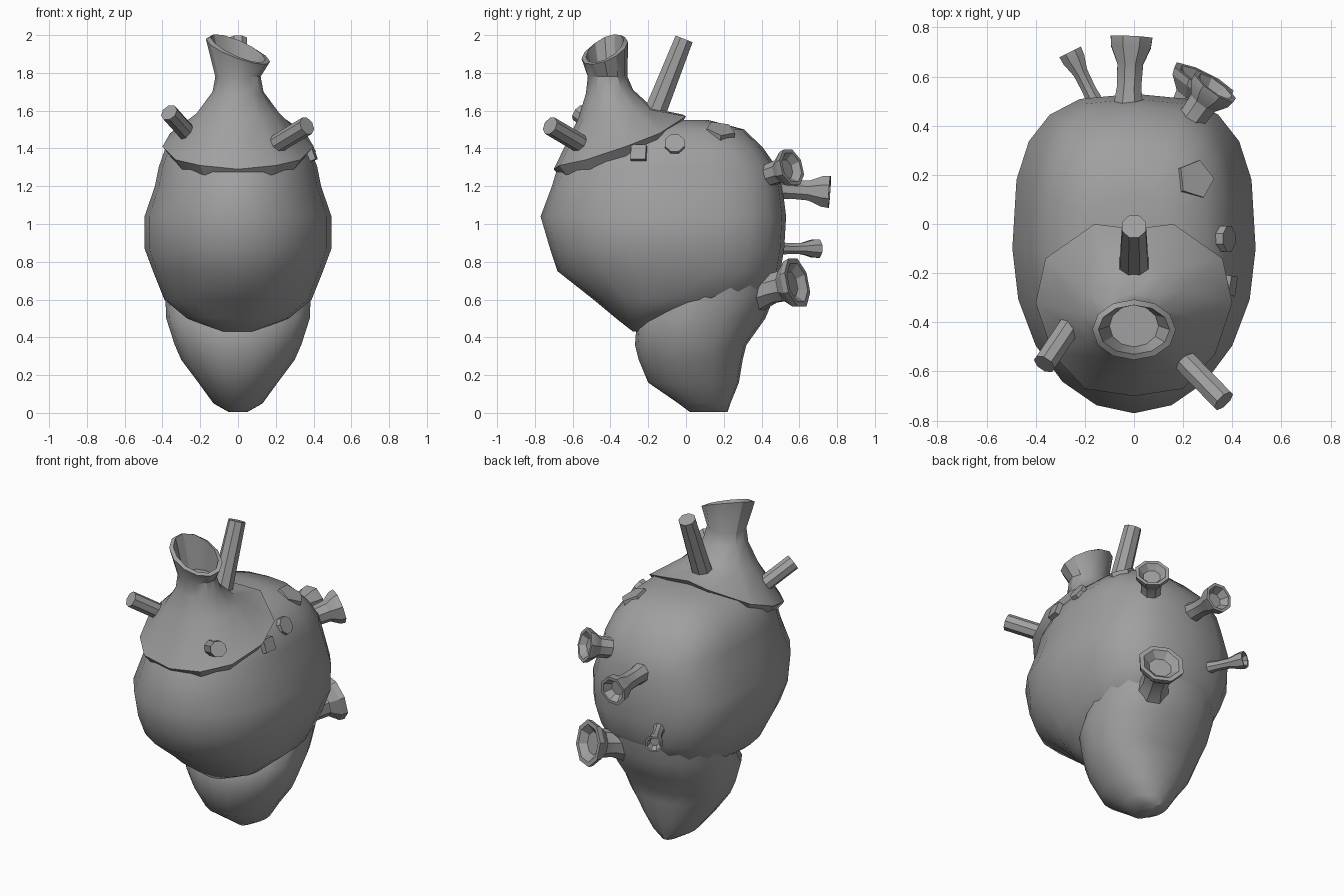
import bpy, bmesh, math
from mathutils import Vector

if "Cube" in bpy.data.objects:
    bpy.data.objects.remove(bpy.data.objects["Cube"], do_unlink=True)

grey = bpy.data.materials.new("plain grey")
grey.use_nodes = True
GREY = (0.35, 0.35, 0.35, 1)
grey.diffuse_color = GREY
grey.node_tree.nodes["Principled BSDF"].inputs["Base Color"].default_value = GREY


def loft(name, rings, angle):
    """Skin a list of equal rings and close both ends."""
    bm = bmesh.new()
    loops = [[bm.verts.new(p) for p in ring] for ring in rings]
    n = len(loops[0])
    for a, b in zip(loops, loops[1:]):
        for i in range(n):
            j = (i + 1) % n
            bm.faces.new((a[i], a[j], b[j], b[i]))
    bm.faces.new(loops[0][::-1])
    bm.faces.new(loops[-1])
    bmesh.ops.recalc_face_normals(bm, faces=bm.faces)
    mesh = bpy.data.meshes.new(name)
    bm.to_mesh(mesh)
    bm.free()
    mesh.materials.append(grey)
    ob = bpy.data.objects.new(name, mesh)
    bpy.context.collection.objects.link(ob)
    bpy.ops.object.select_all(action="DESELECT")
    ob.select_set(True)
    bpy.context.view_layer.objects.active = ob
    bpy.ops.object.shade_smooth_by_angle(angle=math.radians(angle))
    return ob


def egg_ring(z, half, front, back, mid, square, n=20):
    """Horizontal ring, round in front and squarer behind."""
    ring = []
    for i in range(n):
        a = math.tau * i / n
        c, s = math.cos(a), math.sin(a)
        e = 2 / square if s > 0 else 1
        x = half * math.copysign(abs(c) ** e, c)
        y = mid + (back - mid) * s ** e if s > 0 else mid + (mid - front) * s
        ring.append((x, y, z))
    return ring


def tube(name, base, tip, profile, sides=8):
    """Straight lathe; profile holds (fraction along, radius)."""
    base, tip = Vector(base), Vector(tip)
    axis = tip - base
    turn = axis.to_track_quat("Z", "Y")
    rings = []
    for t, r in profile:
        rings.append([base + axis * t + turn @ Vector((
            r * math.cos(math.tau * (i + 0.5) / sides),
            r * math.sin(math.tau * (i + 0.5) / sides), 0)) for i in range(sides)])
    return loft(name, rings, 25)


# Upper body: height, half width, front, back, widest point
upper = [(0.43, 0.08, -0.28, -0.2, -0.24), (0.5, 0.27, -0.37, -0.05, -0.2),
         (0.6, 0.39, -0.49, 0.42, -0.1), (0.75, 0.45, -0.68, 0.5, -0.1),
         (0.87, 0.495, -0.72, 0.52, -0.1), (1.04, 0.495, -0.77, 0.53, -0.1),
         (1.2, 0.44, -0.71, 0.51, -0.1), (1.3, 0.42, -0.68, 0.48, -0.1),
         (1.4, 0.385, -0.6, 0.41, -0.1), (1.5, 0.3, -0.5, 0.31, -0.1),
         (1.55, 0.17, -0.3, 0.12, -0.1)]
loft("upper_body", [egg_ring(*r, 2.9) for r in upper], 60)

# Lower lobe tucked under the upper body
lower = [(0.005, 0.05, 0.02, 0.22, 0.12), (0.05, 0.13, -0.04, 0.235, 0.1),
         (0.16, 0.21, -0.2, 0.28, 0.05), (0.28, 0.3, -0.25, 0.3, 0.05),
         (0.36, 0.335, -0.27, 0.32, 0.05), (0.5, 0.38, -0.26, 0.42, 0.05),
         (0.62, 0.385, -0.12, 0.47, 0.1), (0.75, 0.4, 0, 0.49, 0.1)]
loft("lower_lobe", [egg_ring(*r, 2.3) for r in lower], 60)

# Mantle with a ragged hem rising into an open spout
half_hem = [(0, -0.7, 1.29), (0.2, -0.67, 1.31), (0.33, -0.53, 1.34),
            (0.4, -0.32, 1.41), (0.36, -0.14, 1.48), (0.16, 0, 1.57), (0, -0.02, 1.58)]
hem = half_hem + [(-x, y, z) for x, y, z in half_hem[-2:0:-1]]


def spout_ring(rx, ry, z, cy, lift=0, side=0):
    ring = []
    for i in range(12):
        a = math.tau * i / 12
        s, c = math.sin(a), -math.cos(a)
        ring.append((rx * s, cy + ry * c, z + lift * c - side * s))
    return ring


loft("mantle_spout", [
    [(x * 0.9, y * 0.9 - 0.03, z - 0.05) for x, y, z in hem], hem,
    spout_ring(0.22, 0.2, 1.585, -0.37, 0.025),
    spout_ring(0.135, 0.125, 1.7, -0.405, 0.01),
    spout_ring(0.12, 0.105, 1.78, -0.415),
    spout_ring(0.17, 0.123, 1.92, -0.43, 0.045, 0.06),
    spout_ring(0.145, 0.1, 1.93, -0.43, 0.045, 0.06),
    spout_ring(0.1, 0.085, 1.78, -0.415)], 30)

# Plain blunt pipes
for name, base, tip, r0, r1 in [
        ("top_pipe", (0, -0.2, 1.5), (0, -0.01, 1.98), 0.062, 0.052),
        ("right_front_pipe", (-0.23, -0.37, 1.44), (-0.365, -0.57, 1.59), 0.048, 0.048),
        ("left_front_pipe", (0.15, -0.5, 1.39), (0.365, -0.72, 1.52), 0.05, 0.05)]:
    tube(name, base, tip, [(0, r0 * 1.15), (0.25, r0), (1, r1)])

# Flared horns with hollow mouths
for name, base, tip, r in [
        ("upper_back_horn", (-0.025, 0.45, 1.19), (-0.01, 0.76, 1.17), 0.092),
        ("small_back_horn", (-0.14, 0.46, 0.87), (-0.26, 0.7, 0.87), 0.053),
        ("left_upper_horn", (0.2, 0.38, 1.24), (0.33, 0.56, 1.3), 0.105),
        ("left_lower_horn", (0.18, 0.38, 0.64), (0.285, 0.59, 0.69), 0.14)]:
    tube(name, base, tip, [(0, r * 0.75), (0.35, r * 0.58), (0.65, r * 0.62),
                           (0.87, r * 0.95), (1, r), (1, r * 0.8), (0.85, r * 0.5)])

# Small plates set into the left shoulder
for name, centre, normal, r, sides in [
        ("diamond_plate", (0.385, -0.25, 1.375), (1, -0.15, 0.35), 0.06, 4),
        ("round_plate", (0.37, -0.06, 1.42), (1, 0, 0.55), 0.058, 8),
        ("top_plate", (0.245, 0.18, 1.487), (0.5, 0.2, 1), 0.085, 5)]:
    c, d = Vector(centre), Vector(normal).normalized()
    tube(name, c - d * 0.06, c + d * 0.02, [(0, r), (1, r * 0.95)], sides)
